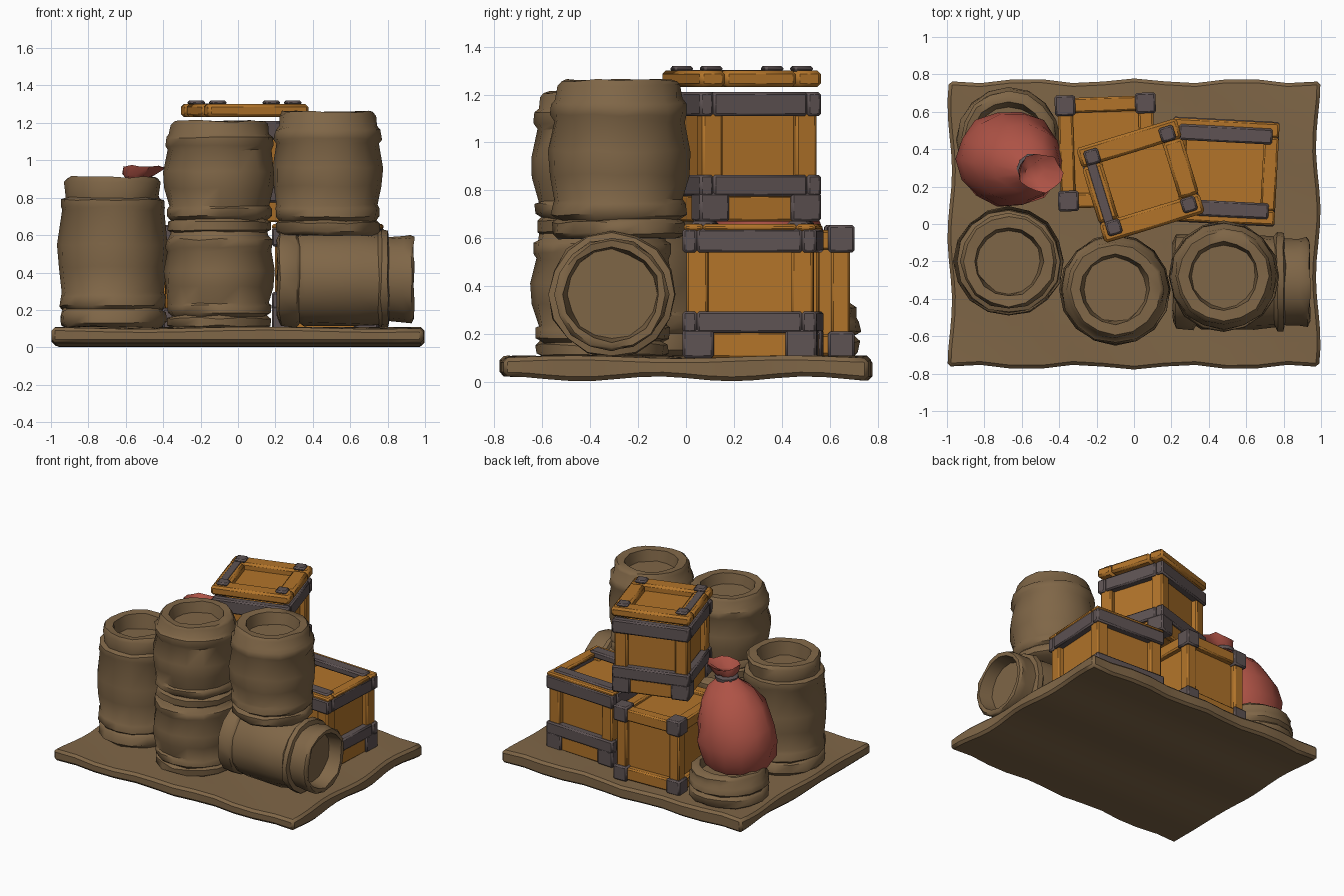
import bpy, bmesh, random
from math import sin, cos, pi, radians
from mathutils import Matrix, Vector

random.seed(4)
cube = bpy.data.objects.get("Cube")
if cube:
    bpy.data.objects.remove(cube, do_unlink=True)


def material(name, rgb):
    m = bpy.data.materials.new(name)
    m.use_nodes = True
    m.diffuse_color = (*rgb, 1)
    m.node_tree.nodes["Principled BSDF"].inputs["Base Color"].default_value = (*rgb, 1)
    return m


BROWN = material("weathered brown", (0.213, 0.133, 0.063))
ORANGE = material("orange wood", (0.445, 0.175, 0.023))
GREY = material("grey iron", (0.112, 0.086, 0.087))
RED = material("red cloth", (0.42, 0.085, 0.06))


def finish(name, bm, mat, matrix=Matrix(), angle=40, bevel=0):
    bmesh.ops.recalc_face_normals(bm, faces=bm.faces)
    me = bpy.data.meshes.new(name)
    bm.to_mesh(me)
    bm.free()
    me.materials.append(mat)
    me.shade_smooth()
    me.set_sharp_from_angle(angle=radians(angle))
    ob = bpy.data.objects.new(name, me)
    ob.matrix_world = matrix
    bpy.context.collection.objects.link(ob)
    if bevel:
        mod = ob.modifiers.new("worn_edges", "BEVEL")
        mod.width, mod.segments = bevel, 1
    return ob


def boxes(name, items, mat, matrix, bevel=0.01):
    """One object made of several boxes given as (centre, size)."""
    bm = bmesh.new()
    for centre, size in items:
        bmesh.ops.create_cube(bm, size=1, matrix=Matrix.Translation(centre) @ Matrix.Diagonal((*size, 1)))
    return finish(name, bm, mat, matrix, 30, bevel)


def ring(w, d, z0, z1, t):
    """Four boxes forming a rectangular frame."""
    z, h = (z0 + z1) / 2, z1 - z0
    return ([((0, s * (d - t) / 2, z), (w, t, h)) for s in (-1, 1)]
            + [((s * (w - t) / 2, 0, z), (t, d - 2 * t, h)) for s in (-1, 1)])


def corners(w, d, z0, z1, t):
    return [((sx * (w - t) / 2, sy * (d - t) / 2, (z0 + z1) / 2), (t, t, z1 - z0))
            for sx in (-1, 1) for sy in (-1, 1)]


def lathe(name, profile, mat, matrix, sides=16, wobble=0.006, lean=(0, 0)):
    """Spin (radius, height) rows about z; lean shifts the upper rows sideways."""
    bm = bmesh.new()
    top = max(z for r, z in profile)
    rows = []
    for r, z in profile:
        t = (z / top) ** 3
        row = []
        for i in range(sides):
            a = 2 * pi * i / sides
            q = r + random.uniform(-wobble, wobble)
            row.append(bm.verts.new((q * cos(a) + lean[0] * t, q * sin(a) + lean[1] * t,
                                     z + random.uniform(-wobble, wobble))))
        rows.append(row)
    for a, b in zip(rows, rows[1:]):
        for i in range(sides):
            j = (i + 1) % sides
            bm.faces.new((a[i], a[j], b[j], b[i]))
    bm.faces.new(rows[0])
    bm.faces.new(rows[-1])
    return finish(name, bm, mat, matrix, 45)


# Plank platform with chipped edges and a gently ridged underside
bm = bmesh.new()
NX, NY = 12, 16
bmesh.ops.create_cube(bm, size=1)
for axis, cuts in ((0, NX), (1, NY)):
    for k in range(1, cuts):
        p, n = Vector(), Vector()
        p[axis], n[axis] = k / cuts - 0.5, 1
        bmesh.ops.bisect_plane(bm, geom=bm.verts[:] + bm.edges[:] + bm.faces[:], plane_co=p, plane_no=n)
for v in bm.verts:
    x, y, top = v.co.x * 1.97, v.co.y * 1.53, v.co.z > 0
    edge_x, edge_y = abs(v.co.x) > 0.49, abs(v.co.y) > 0.49
    wave_x = 0.012 * sin(9 * y + x) if edge_x else 0
    wave_y = 0.013 * sin(11 * x + 2 * y) if edge_y else 0
    z = 0.104 + 0.006 * sin(5 * x + 7 * y) if top else 0.013 + 0.01 * sin(10 * y + 2.8)
    v.co = (x + wave_x, y + wave_y, z)
platform = finish("platform", bm, BROWN, angle=50, bevel=0.018)
platform.modifiers["worn_edges"].angle_limit = radians(50)

# Barrel outlines: bulging staves, doubled hoops and a sunken lid
RIM = [(0.255, 0.97), (0.24, 1.0), (0.185, 0.995), (0.17, 0.87)]
FULL = [(0.25, 0), (0.275, 0.03), (0.275, 0.1), (0.255, 0.12), (0.28, 0.15), (0.28, 0.22),
        (0.27, 0.24), (0.29, 0.4), (0.295, 0.55), (0.275, 0.74), (0.287, 0.78), (0.284, 0.85),
        (0.265, 0.88)] + RIM
TALL = [(0.26, 0), (0.285, 0.03), (0.28, 0.1), (0.265, 0.12), (0.285, 0.14), (0.28, 0.21),
        (0.272, 0.23), (0.29, 0.4), (0.293, 0.55), (0.272, 0.78), (0.28, 0.8), (0.275, 0.85),
        (0.245, 0.86)] + RIM
LYING = [(0.21, 0), (0.25, 0.02), (0.255, 0.14), (0.24, 0.16), (0.25, 0.2), (0.255, 0.6),
         (0.245, 0.74), (0.265, 0.76), (0.26, 0.81), (0.23, 0.82), (0.235, 0.92),
         (0.235, 0.98), (0.225, 1.0), (0.2, 0.995), (0.185, 0.86)]


def barrel(name, outline, height, matrix):
    lathe(name, [(r, z * height) for r, z in outline], BROWN, matrix)


at = Matrix.Translation
barrel("left_barrel", TALL, 0.80, at((-0.67, -0.20, 0.11)))
barrel("middle_lower_barrel", FULL, 0.56, at((-0.10, -0.35, 0.10)))
barrel("middle_upper_barrel", FULL, 0.60, at((-0.10, -0.35, 0.61)))
barrel("right_upper_barrel", FULL, 0.66, at((0.48, -0.28, 0.60)))
barrel("lying_barrel", LYING, 0.73, at((0.21, -0.31, 0.365)) @ Matrix.Rotation(pi / 2, 4, "Y"))

# Low tub carrying a tied sack
lathe("low_tub", [(0.25, 0), (0.272, 0.02), (0.275, 0.07), (0.258, 0.09), (0.278, 0.11), (0.275, 0.15),
                  (0.26, 0.17), (0.258, 0.21), (0.24, 0.23), (0.2, 0.23), (0.18, 0.17)],
      BROWN, at((-0.67, 0.45, 0.10)))
lathe("sack", [(0.15, 0), (0.23, 0.02), (0.272, 0.1), (0.285, 0.2), (0.272, 0.32), (0.228, 0.45),
               (0.16, 0.54), (0.08, 0.595), (0.055, 0.615), (0.09, 0.645), (0.115, 0.685), (0.05, 0.65)],
      RED, at((-0.67, 0.35, 0.28)) @ Matrix.Diagonal((1, 0.9, 1, 1)), 14, 0.011, (0.17, -0.085))
lathe("sack_cord", [(0.06, 0), (0.082, 0.01), (0.082, 0.03), (0.06, 0.04)],
      GREY, at((-0.545, 0.295, 0.865)), 10, 0.003)


# Crates with iron bands, feet, corner posts and recessed panels
def banded_crate(name, w, d, z0, z1, matrix):
    h = z1 - z0
    boxes(name + "_panels", [((0, 0, z0 + h * 0.47), (w - 0.11, d - 0.11, h * 0.92))], ORANGE, matrix)
    boxes(name + "_posts", corners(w - 0.03, d - 0.03, z0 + 0.02, z1 - 0.02, 0.09), ORANGE, matrix)
    boxes(name + "_bands", ring(w, d, z1 - 0.10, z1, 0.06) + ring(w, d, z0 + 0.105, z0 + 0.195, 0.06),
          GREY, matrix)
    boxes(name + "_feet", corners(w, d, z0, z0 + 0.12, 0.13), GREY, matrix)
    boxes(name + "_base_boards", ring(w - 0.03, d - 0.03, z0, z0 + 0.11, 0.05), ORANGE, matrix)


low = at((0.48, 0.28, 0)) @ Matrix.Rotation(radians(-3), 4, "Z")
banded_crate("low_crate", 0.57, 0.56, 0.10, 0.64, low)
boxes("low_crate_lid", ring(0.57, 0.55, 0.63, 0.66, 0.08), ORANGE, low)
boxes("low_crate_straps", [((0, s * 0.2, 0.647), (0.5, 0.085, 0.05)) for s in (-1, 1)], GREY, low)

high = at((0.035, 0.232, 0)) @ Matrix.Rotation(radians(17), 4, "Z")
banded_crate("high_crate", 0.55, 0.53, 0.67, 1.21, high)
boxes("high_lid_frame", ring(0.56, 0.53, 1.232, 1.30, 0.11), ORANGE, high, 0.015)
boxes("high_lid_panel", [((0, 0, 1.243), (0.36, 0.33, 0.02))], ORANGE, high)
boxes("high_lid_brackets", corners(0.5, 0.475, 1.295, 1.32, 0.08), GREY, high)
boxes("high_lid_strap", [((-0.225, 0, 1.299), (0.05, 0.36, 0.008))], GREY, high, 0.002)

# Back crate with beams on every edge and iron corner caps
back = at((-0.145, 0.385, 0)) @ Matrix.Rotation(radians(2), 4, "Z")
W, D = 0.54, 0.62
boxes("back_crate_panels", [((0, 0, 0.365), (W - 0.11, D - 0.11, 0.49))], ORANGE, back)
boxes("back_crate_beams", ring(W - 0.03, D - 0.03, 0.11, 0.20, 0.08) + ring(W - 0.03, D - 0.03, 0.55, 0.635, 0.08)
      + corners(W - 0.035, D - 0.035, 0.12, 0.63, 0.08), ORANGE, back)
boxes("back_crate_caps", corners(W, D, 0.10, 0.21, 0.11) + corners(W, D, 0.54, 0.655, 0.11), GREY, back)
